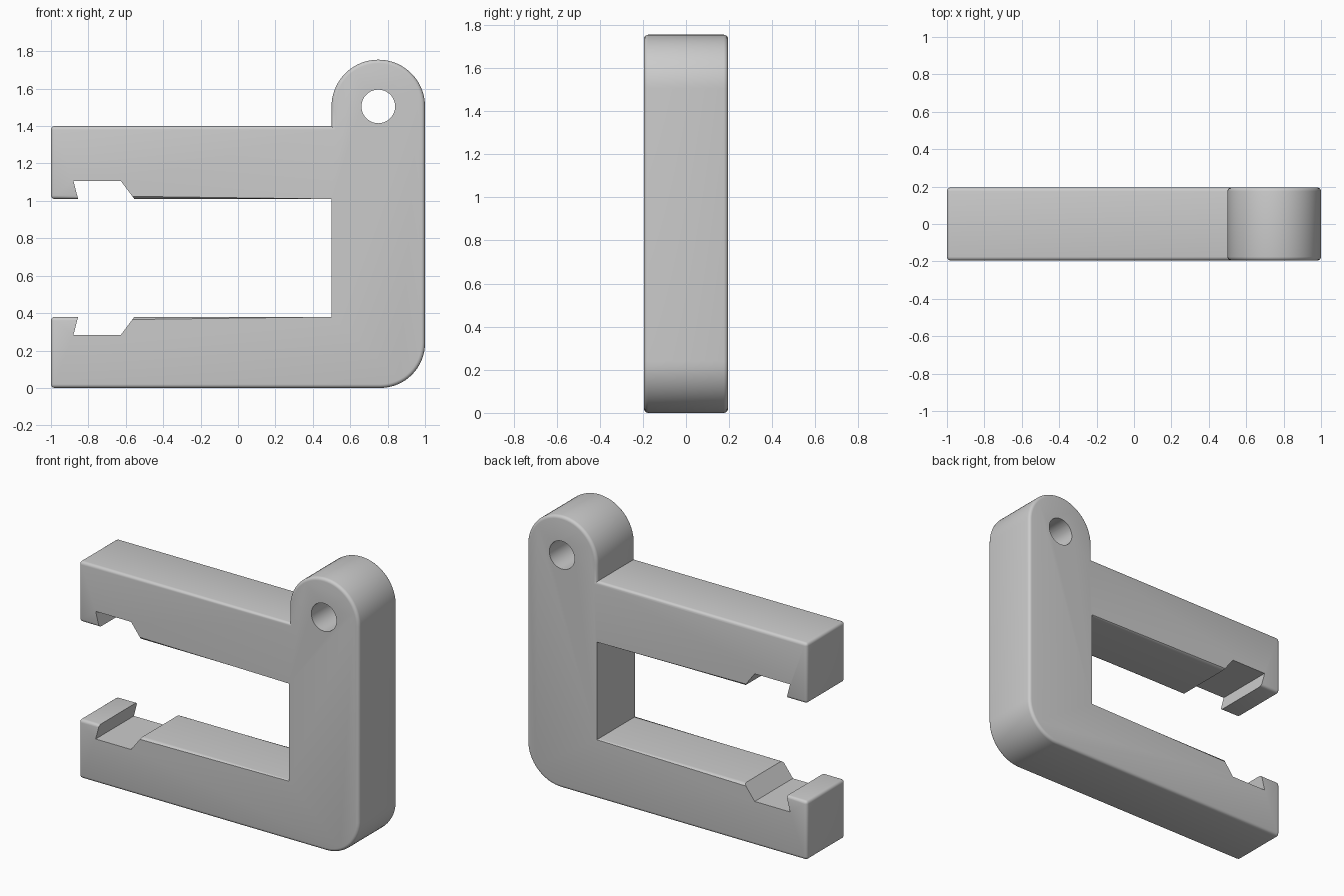
import bpy, bmesh
from math import radians, sin, cos

cube = bpy.data.objects.get("Cube")
if cube:
    bpy.data.objects.remove(cube, do_unlink=True)

HALF = 0.195      # half thickness
FILLET = 0.02     # edge rounding
MID_Z = 0.695     # mirror height between the two arms

grey = bpy.data.materials.new("light grey")
grey.use_nodes = True
grey.diffuse_color = (0.6, 0.6, 0.6, 1)
grey.node_tree.nodes["Principled BSDF"].inputs["Base Color"].default_value = (0.6, 0.6, 0.6, 1)


def arc(cx, cz, r, start, end, steps):
    angles = [radians(start + (end - start) * i / steps) for i in range(steps + 1)]
    return [(cx + r * cos(a), cz + r * sin(a)) for a in angles]


def prism(name, outline, half, rounded=None):
    """Extrude an x-z outline along y, rounding the edges picked by a rule."""
    bm = bmesh.new()
    face = bm.faces.new([bm.verts.new((x, -half, z)) for x, z in outline])
    ext = bmesh.ops.extrude_face_region(bm, geom=[face])
    verts = [g for g in ext["geom"] if isinstance(g, bmesh.types.BMVert)]
    bmesh.ops.translate(bm, verts=verts, vec=(0, 2 * half, 0))
    bmesh.ops.recalc_face_normals(bm, faces=bm.faces)
    if rounded:
        bmesh.ops.bevel(bm, geom=[e for e in bm.edges if rounded(e)], offset=FILLET,
                        segments=4, profile=0.5, affect='EDGES', clamp_overlap=True)
    mesh = bpy.data.meshes.new(name)
    bm.to_mesh(mesh)
    bm.free()
    mesh.materials.append(grey)
    obj = bpy.data.objects.new(name, mesh)
    bpy.context.collection.objects.link(obj)
    return obj


def is_rounded(edge):
    a, b = (v.co for v in edge.verts)
    if abs(a.y - b.y) > 0.01:                 # cross edges: only the arm tips
        return a.x < -0.99
    inner = abs(a.x - 0.5) < 0.001 and abs(b.x - 0.5) < 0.001
    return not (inner and max(a.z, b.z) < 1.1)  # inner upright stays sharp


# Body: two arms, upright with a rounded heel and an eyelet on top
outline = [(-1, 0)]
outline += arc(0.76, 0.24, 0.24, -90, 0, 16)
outline += arc(0.75, 1.505, 0.25, 0, 180, 36)
outline += [(0.5, 1.4), (-1, 1.4), (-1, 1.01), (0.5, 1.01), (0.5, 0.38), (-1, 0.38)]
body = prism("clamp_body", outline, HALF, is_rounded)

# Cutters: eyelet hole and a mirrored pair of notches
notch = [(-0.847, 0.41), (-0.88, 0.283), (-0.627, 0.283), (-0.535, 0.405)]
cutters = [
    prism("eyelet_cutter", arc(0.75, 1.505, 0.09, 0, 350, 35), 0.5),
    prism("lower_notch_cutter", notch, 0.5),
    prism("upper_notch_cutter", [(x, 2 * MID_Z - z) for x, z in notch], 0.5),
]
bpy.context.view_layer.objects.active = body
for cutter in cutters:
    mod = body.modifiers.new(cutter.name, 'BOOLEAN')
    mod.operation = 'DIFFERENCE'
    mod.solver = 'EXACT'
    mod.object = cutter
    bpy.ops.object.modifier_apply(modifier=mod.name)
    bpy.data.objects.remove(cutter, do_unlink=True)

# Smooth shading with crisp corners
bpy.ops.object.select_all(action='DESELECT')
body.select_set(True)
bpy.ops.object.shade_smooth_by_angle(angle=radians(30))
